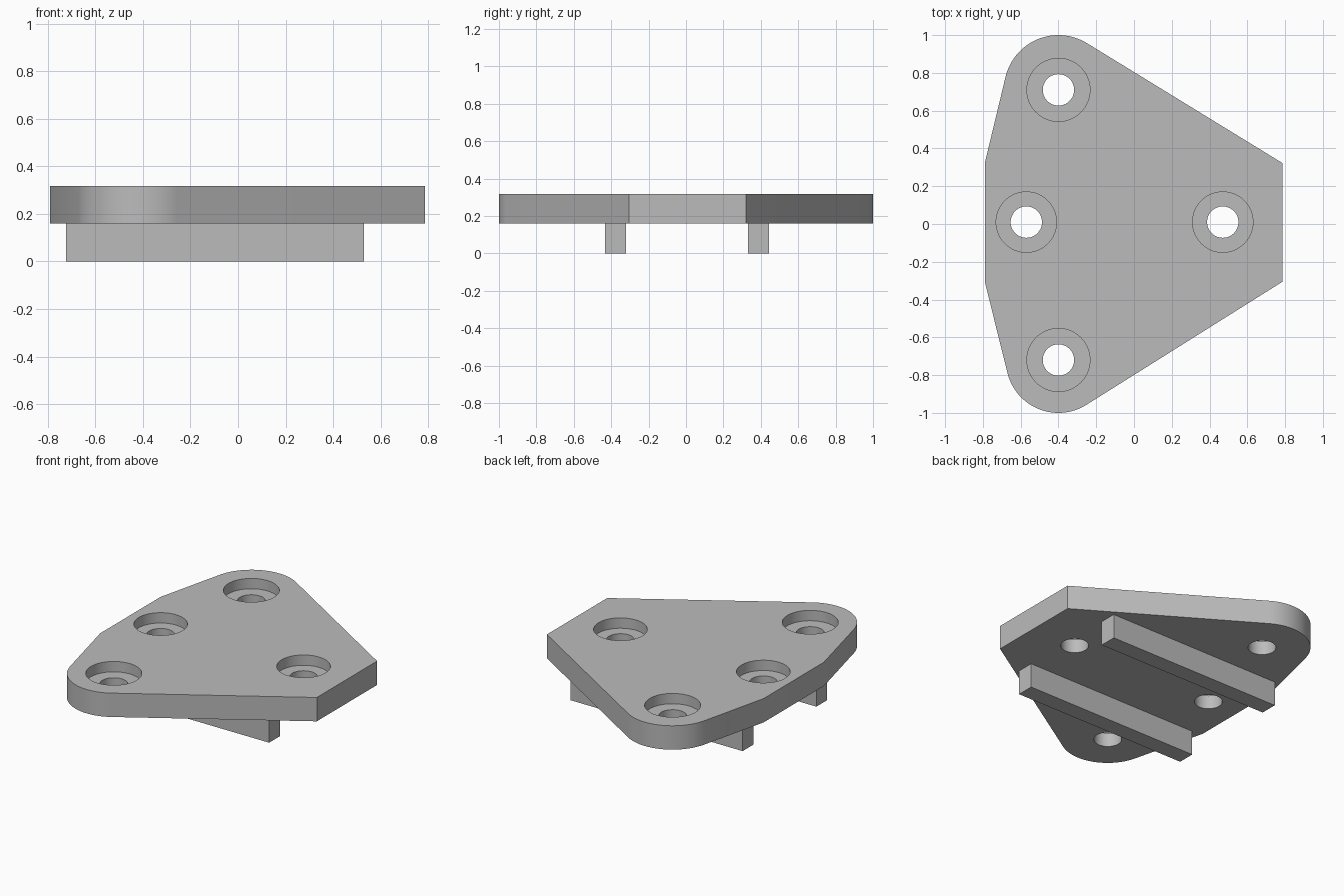
import bpy
import bmesh
from math import cos, sin, radians, tau

cube = bpy.data.objects.get("Cube")
if cube:
    bpy.data.objects.remove(cube, do_unlink=True)

BOTTOM, TOP = 0.16, 0.317
BORE_DEPTH = 0.068

grey = bpy.data.materials.new("plain grey")
grey.use_nodes = True
colour = (0.5, 0.5, 0.5, 1)
grey.diffuse_color = colour
grey.node_tree.nodes["Principled BSDF"].inputs["Base Color"].default_value = colour


def finish(bm, name):
    bmesh.ops.recalc_face_normals(bm, faces=bm.faces)
    mesh = bpy.data.meshes.new(name)
    bm.to_mesh(mesh)
    bm.free()
    mesh.materials.append(grey)
    obj = bpy.data.objects.new(name, mesh)
    bpy.context.collection.objects.link(obj)
    return obj


def prism(name, outline, z0, z1):
    bm = bmesh.new()
    face = bm.faces.new([bm.verts.new((x, y, z0)) for x, y in outline])
    ext = bmesh.ops.extrude_face_region(bm, geom=[face])
    verts = [v for v in ext["geom"] if isinstance(v, bmesh.types.BMVert)]
    bmesh.ops.translate(bm, verts=verts, vec=(0, 0, z1 - z0))
    return finish(bm, name)


def arc(x, y, r, start, end, steps=32):
    angles = [radians(start + (end - start) * i / steps) for i in range(steps + 1)]
    return [(x + r * cos(a), y + r * sin(a)) for a in angles]


def stepped_cutter(x, y, bore, sides=64):
    # Narrow through hole widening to a counterbore
    floor = TOP - BORE_DEPTH
    profile = [(0.083, BOTTOM - 0.1), (0.083, floor), (bore, floor), (bore, TOP + 0.1)]
    bm = bmesh.new()
    rings = [[bm.verts.new((x + r * cos(tau * i / sides), y + r * sin(tau * i / sides), z))
              for i in range(sides)] for r, z in profile]
    for low, high in zip(rings, rings[1:]):
        for i in range(sides):
            j = (i + 1) % sides
            bm.faces.new((low[i], low[j], high[j], high[i]))
    bm.faces.new(rings[0])
    bm.faces.new(rings[-1])
    cutter = finish(bm, "hole_cutter")
    cutter.hide_render = True
    return cutter


# Plate with two rounded lobes
outline = [(0.787, -0.305), (0.787, 0.322)]
outline += arc(-0.4, 0.712, 0.288, 58.5, 167)
outline += [(-0.79, 0.322), (-0.79, -0.305)]
outline += arc(-0.4, -0.722, 0.278, 194, 301.5)
plate = prism("mounting_plate", outline, BOTTOM, TOP)

# Counterbored screw holes
bpy.context.view_layer.objects.active = plate
for x, y, bore in [(-0.4, 0.71, 0.167), (-0.4, -0.72, 0.167),
                   (-0.57, 0.01, 0.16), (0.47, 0.01, 0.16)]:
    cutter = stepped_cutter(x, y, bore)
    mod = plate.modifiers.new("screw_hole", "BOOLEAN")
    mod.object = cutter
    mod.operation = "DIFFERENCE"
    mod.solver = "EXACT"
    bpy.ops.object.modifier_apply(modifier=mod.name)
    bpy.data.objects.remove(cutter, do_unlink=True)

bpy.ops.object.select_all(action="DESELECT")
plate.select_set(True)
bpy.ops.object.shade_smooth_by_angle(angle=radians(20))

# Rails under the plate
for name, y in [("front_rail", -0.378), ("back_rail", 0.388)]:
    w = 0.056
    prism(name, [(-0.723, y - w), (0.53, y - w), (0.53, y + w), (-0.723, y + w)], 0, BOTTOM)
